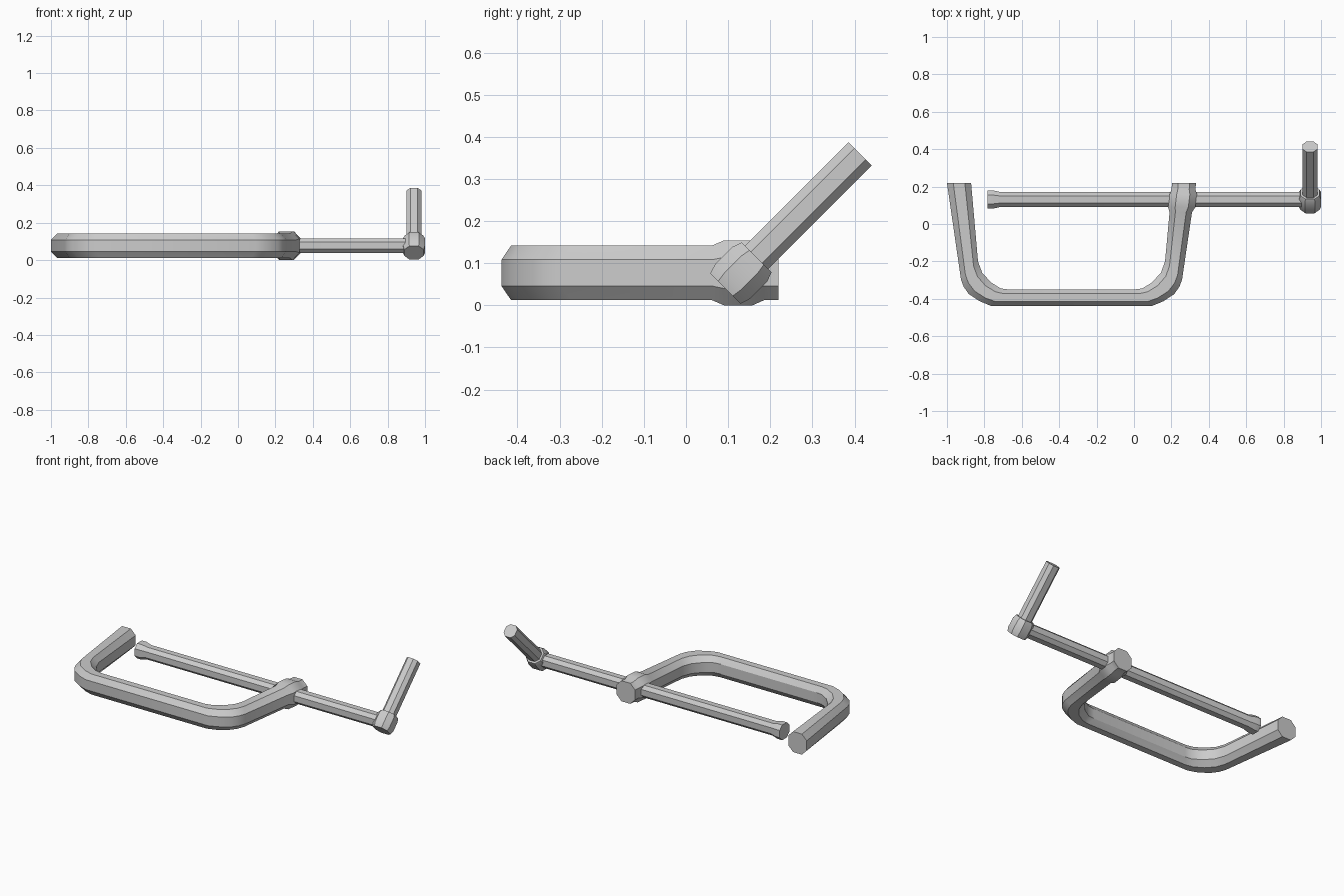
import bpy, bmesh
from mathutils import Vector as V

if "Cube" in bpy.data.objects:
    bpy.data.objects.remove(bpy.data.objects["Cube"])

K = 0.48  # half length of an octagon flat, relative to the half width
OCT = [(1, -K), (1, K), (K, 1), (-K, 1), (-1, K), (-1, -K), (-K, -1), (K, -1)]
ZC, YC = 0.077, 0.131   # height of the clamp plane, y of the screw axis


def loft(name, sections):
    """Skin octagonal sections, each given as (centre, half width vector, half height vector)."""
    bm = bmesh.new()
    rings = [[bm.verts.new(c + w * s + h * t) for s, t in OCT] for c, w, h in sections]
    for a, b in zip(rings, rings[1:]):
        for i in range(8):
            j = (i + 1) % 8
            bm.faces.new((a[i], a[j], b[j], b[i]))
    bm.faces.new(rings[0])
    bm.faces.new(rings[-1])
    bmesh.ops.recalc_face_normals(bm, faces=bm.faces)
    mesh = bpy.data.meshes.new(name)
    bm.to_mesh(mesh)
    bm.free()
    ob = bpy.data.objects.new(name, mesh)
    bpy.context.collection.objects.link(ob)
    bpy.ops.object.select_all(action='DESELECT')
    ob.select_set(True)
    bpy.context.view_layer.objects.active = ob
    bpy.ops.object.shade_smooth_by_angle(angle=0.55)
    return ob


def rod(name, origin, axis, side, profile):
    """Octagonal bar along an axis; profile lists (distance, half width)."""
    axis, side = axis.normalized(), side.normalized()
    up = axis.cross(side)
    return loft(name, [(origin + axis * d, side * r, up * r) for d, r in profile])


def span(outer, inner, half_height):
    o, i = V((*outer, ZC)), V((*inner, ZC))
    return (o + i) / 2, (o - i) / 2, V((0, 0, half_height))


# C frame: outer and inner bend points of one corner, mirrored for the other
MID = -0.334
H = 0.065
bend = [((0.257, -0.297), (0.166, -0.200)), ((0.243, -0.335), (0.144, -0.260)),
        ((0.215, -0.375), (0.096, -0.313)), ((0.155, -0.414), (0.043, -0.345)),
        ((0.096, -0.438), (0.000, -0.350))]
flip = lambda p: (2 * MID - p[0], p[1])
arm = [((0.332, 0.22), (0.203, 0.22), H), ((0.328, 0.185), (0.201, 0.185), H),
       ((0.337, 0.158), (0.190, 0.158), 0.077), ((0.328, 0.090), (0.182, 0.090), 0.077),
       ((0.310, 0.062), (0.190, 0.062), H)]  # threaded boss
sections = [span(*s) for s in arm]
sections += [span(o, i, H) for o, i in bend]
sections += [span(flip(o), flip(i), H) for o, i in reversed(bend)]
sections.append(span((-1.0, 0.22), (-0.871, 0.22), H))
loft("c_frame", sections)

# Screw with flared pressure pad
rod("screw", V((0, YC, ZC)), V((1, 0, 0)), V((0, 1, 0)),
    [(-0.782, 0.048), (-0.750, 0.048), (-0.712, 0.039), (0.92, 0.039)])

# Handle collar and tilted handle
hub = V((0.941, YC, ZC))
tilt = V((0, 1, 1))
rod("handle_collar", hub, tilt, V((1, 0, 0)),
    [(-0.053, 0.051), (-0.030, 0.058), (0.030, 0.058), (0.052, 0.050)])
rod("handle", hub, tilt, V((1, 0, 0)), [(0.03, 0.039), (0.399, 0.039)])
